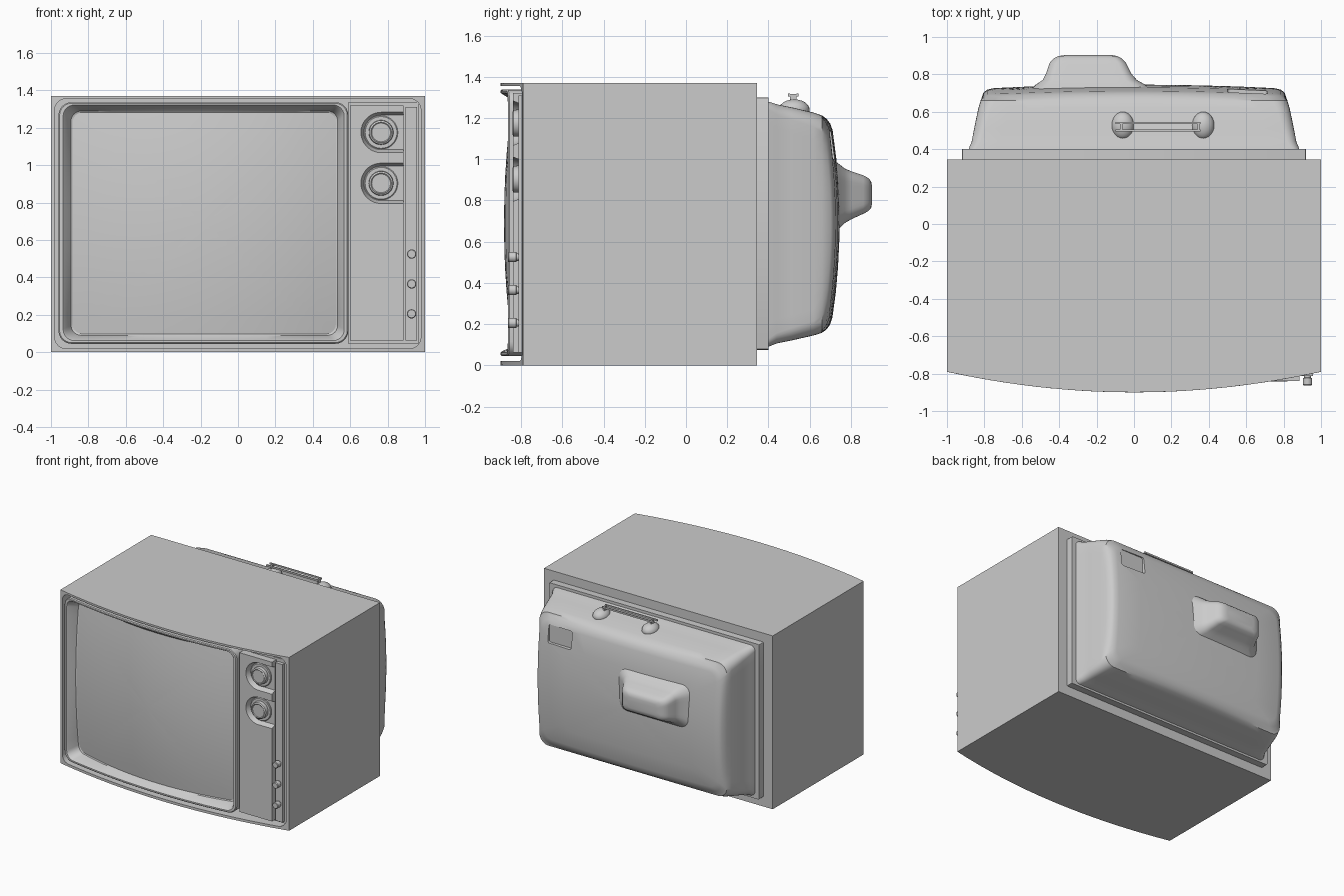
import bpy, bmesh, math
from mathutils import Matrix

if "Cube" in bpy.data.objects:
    bpy.data.objects.remove(bpy.data.objects["Cube"])


def finish(name, bm, angle=35):
    bmesh.ops.remove_doubles(bm, verts=bm.verts, dist=1e-5)
    bmesh.ops.recalc_face_normals(bm, faces=bm.faces)
    me = bpy.data.meshes.new(name)
    bm.to_mesh(me)
    bm.free()
    ob = bpy.data.objects.new(name, me)
    bpy.context.collection.objects.link(ob)
    smooth(ob, angle)
    return ob


def smooth(ob, angle=35):
    bpy.ops.object.select_all(action='DESELECT')
    ob.select_set(True)
    bpy.context.view_layer.objects.active = ob
    bpy.ops.object.shade_smooth_by_angle(angle=math.radians(angle))


def loft(name, loops, closed=False, angle=35):
    """Skin matching loops; cap the ends, or join last to first."""
    bm = bmesh.new()
    rows = [[bm.verts.new(p) for p in lp] for lp in loops]
    n = len(rows[0])
    for a, b in zip(rows, rows[1:] + (rows[:1] if closed else [])):
        for i in range(n):
            j = (i + 1) % n
            bm.faces.new((a[i], a[j], b[j], b[i]))
    if not closed:
        bm.faces.new(rows[0])
        bm.faces.new(rows[-1])
    return finish(name, bm, angle)


def rrect(x0, x1, z0, z1, r, y, m=16, k=6):
    """Rounded rectangle facing y; y is a number or a function of x, z."""
    pts = []
    corners = [(x1 - r, z0 + r, -90), (x1 - r, z1 - r, 0),
               (x0 + r, z1 - r, 90), (x0 + r, z0 + r, 180)]
    for cx, cz, a0 in corners:
        arc = [(cx + r * math.cos(math.radians(a0 + 90 * i / k)),
                cz + r * math.sin(math.radians(a0 + 90 * i / k))) for i in range(k + 1)]
        if pts:
            px, pz = pts[-1]
            pts += [(px + (arc[0][0] - px) * i / m, pz + (arc[0][1] - pz) * i / m) for i in range(1, m)]
        pts += arc
    (px, pz), (qx, qz) = pts[-1], pts[0]
    pts += [(px + (qx - px) * i / m, pz + (qz - pz) * i / m) for i in range(1, m)]
    return [(x, y(x, z) if callable(y) else y, z) for x, z in pts]


def box(name, x0, x1, y0, y1, z0, z1):
    bm = bmesh.new()
    bmesh.ops.create_cube(bm, size=1, matrix=Matrix.Translation(((x0 + x1) / 2, (y0 + y1) / 2, (z0 + z1) / 2))
                          @ Matrix.Diagonal((x1 - x0, y1 - y0, z1 - z0, 1)))
    return finish(name, bm)


def turned(name, cx, cz, profile, n=32):
    """Round part along y from (radius, y) pairs."""
    return loft(name, [[(cx + r * math.cos(2 * math.pi * i / n), y, cz + r * math.sin(2 * math.pi * i / n))
                        for i in range(n)] for r, y in profile])


def cut(ob, cutter):
    mod = ob.modifiers.new("cut", 'BOOLEAN')
    mod.operation, mod.solver, mod.object = 'DIFFERENCE', 'EXACT', cutter
    bpy.context.view_layer.objects.active = ob
    bpy.ops.object.modifier_apply(modifier=mod.name)
    bpy.data.objects.remove(cutter, do_unlink=True)
    smooth(ob)


def bow(off=0.0):
    # bowed front of the cabinet
    return lambda x, z: -0.9 + 0.11 * x * x + off


def glass(off=0.0):
    # screen bulge
    return lambda x, z: (bow(0.015 + off)(x, z) + 0.05 * ((x + 0.18) / 0.7) ** 2
                         + 0.04 * ((z - 0.69) / 0.59) ** 2)


# Cabinet with bowed front and recessed front opening
FLOOR = -0.67
loft("cabinet", [
    rrect(-1, 1, 0, 1.37, 0, 0.345),
    rrect(-1, 1, 0, 1.37, 0, bow()),
    rrect(-0.98, 0.978, 0.02, 1.355, 0.06, bow()),
    rrect(-0.98, 0.978, 0.02, 1.355, 0.06, FLOOR)], angle=25)

# Screen surround: narrow rim, then walls sloping in to the glass
outer = (-0.96, 0.59, 0.045, 1.337, 0.07)
inner = (-0.88, 0.52, 0.1, 1.28, 0.05)
loft("screen_frame", [
    rrect(*outer, FLOOR - 0.005),
    rrect(*outer, bow(0.006)),
    rrect(-0.954, 0.584, 0.051, 1.331, 0.065, bow()),
    rrect(-0.935, 0.568, 0.062, 1.322, 0.06, bow()),
    rrect(-0.928, 0.561, 0.068, 1.316, 0.058, bow(0.008)),
    rrect(-0.893, 0.533, 0.09, 1.29, 0.055, glass(-0.006)),
    rrect(*inner, glass(0.002)),
    rrect(*inner, FLOOR - 0.005)], closed=True)

# Bulging glass
rings = [rrect(-0.89, 0.53, 0.09, 1.29, 0.055, FLOOR - 0.005)]
for t in (1, 0.85, 0.7, 0.55, 0.4, 0.25, 0.1, 0.02):
    rings.append(rrect(-0.18 - 0.71 * t, -0.18 + 0.71 * t, 0.69 - 0.6 * t, 0.69 + 0.6 * t, 0.055 * t, glass()))
loft("screen_glass", rings)

# Control panel with two dial recesses open to the right
box("control_base", 0.592, 0.968, -0.785, FLOOR - 0.005, 0.045, 1.337)
panel = box("control_panel", 0.6, 0.885, -0.84, -0.7, 0.062, 1.32)
for i, cz in enumerate((1.175, 0.903)):
    loops = []
    for r, y in ((0.112, -0.86), (0.108, -0.84), (0.092, -0.8)):
        lp = [(0.765 + r * math.cos(math.radians(a)), y, cz + r * math.sin(math.radians(a)))
              for a in range(90, 271, 10)]
        loops.append(lp + [(0.95, y, cz - r), (0.95, y, cz + r)])
    cut(panel, loft("recess_cutter", loops))
    turned(f"dial_{i + 1}", 0.765, cz, [
        (0.09, -0.79), (0.09, -0.806), (0.085, -0.81), (0.066, -0.81),
        (0.064, -0.836), (0.055, -0.842), (0.05, -0.838)])

# Side strip with three small knobs
box("control_strip", 0.895, 0.957, -0.812, -0.7, 0.062, 1.31)
for i, cz in enumerate((0.525, 0.365, 0.205)):
    turned(f"knob_{i + 1}", 0.928, cz, [
        (0.018, -0.8), (0.018, -0.822), (0.025, -0.824), (0.025, -0.858), (0.021, -0.863)], n=20)

# Back plate
loft("back_plate", [
    rrect(-0.92, 0.92, 0.075, 1.3, 0.01, 0.34, m=1, k=2),
    rrect(-0.92, 0.92, 0.075, 1.3, 0.01, 0.4, m=1, k=2)])


# Rounded rear shell, domed at the back
def dome(off=0.0):
    return lambda x, z: 0.745 - 0.04 * ((z - 0.69) / 0.5) ** 2 - 0.02 * (x / 0.8) ** 2 - off


shell = [rrect(-w, w, z0, z1, r, y) for w, z0, z1, r, y in (
    (0.885, 0.09, 1.28, 0.04, 0.39), (0.883, 0.092, 1.278, 0.04, 0.405),
    (0.868, 0.106, 1.266, 0.05, 0.44), (0.855, 0.12, 1.252, 0.06, 0.51),
    (0.832, 0.145, 1.226, 0.07, 0.62), (0.82, 0.158, 1.212, 0.08, 0.66))]
shell += [rrect(-w, w, z0, z1, r, dome(d)) for w, z0, z1, r, d in (
    (0.805, 0.172, 1.196, 0.08, 0.022), (0.785, 0.195, 1.173, 0.08, 0.008),
    (0.75, 0.23, 1.14, 0.07, 0.001), (0.55, 0.35, 1.0, 0.05, 0),
    (0.35, 0.47, 0.88, 0.03, 0), (0.15, 0.6, 0.76, 0.02, 0), (0.02, 0.68, 0.7, 0.002, 0))]
rear = loft("rear_shell", shell, angle=40)
cut(rear, loft("label_cutter", [rrect(0.5, 0.71, 1.0, 1.14, 0.015, y, m=1, k=4) for y in (0.692, 0.8)]))

# Tube neck housing
loft("neck_housing", [rrect(x0, x1, z0, z1, r, y, m=6) for x0, x1, z0, z1, r, y in (
    (-0.56, 0.1, 0.64, 1.0, 0.08, 0.71), (-0.525, 0.06, 0.665, 0.975, 0.07, 0.745),
    (-0.488, 0.015, 0.69, 0.955, 0.06, 0.77), (-0.47, -0.015, 0.71, 0.94, 0.05, 0.805),
    (-0.452, -0.042, 0.735, 0.922, 0.045, 0.86), (-0.43, -0.065, 0.748, 0.908, 0.04, 0.885),
    (-0.405, -0.09, 0.762, 0.893, 0.035, 0.898), (-0.37, -0.12, 0.785, 0.87, 0.03, 0.903))], angle=60)

# Wire bracket on two mounds
for i, (mx, px) in enumerate(((-0.06, -0.068), (0.37, 0.345))):
    bm = bmesh.new()
    bmesh.ops.create_uvsphere(bm, u_segments=24, v_segments=12, radius=1,
                              matrix=Matrix.Translation((mx, 0.525, 1.24)) @ Matrix.Diagonal((0.06, 0.075, 0.05, 1)))
    finish(f"bracket_mound_{i + 1}", bm)
    box(f"bracket_post_{i + 1}", px - 0.006, px + 0.006, 0.505, 0.535, 1.25, 1.315)
for i, y in enumerate((0.5, 0.54)):
    box(f"bracket_rod_{i + 1}", -0.1, 0.355, y - 0.005, y + 0.005, 1.305, 1.318)
for i, x in enumerate((-0.068, 0.345)):
    box(f"bracket_tie_{i + 1}", x - 0.006, x + 0.006, 0.497, 0.543, 1.306, 1.316)
